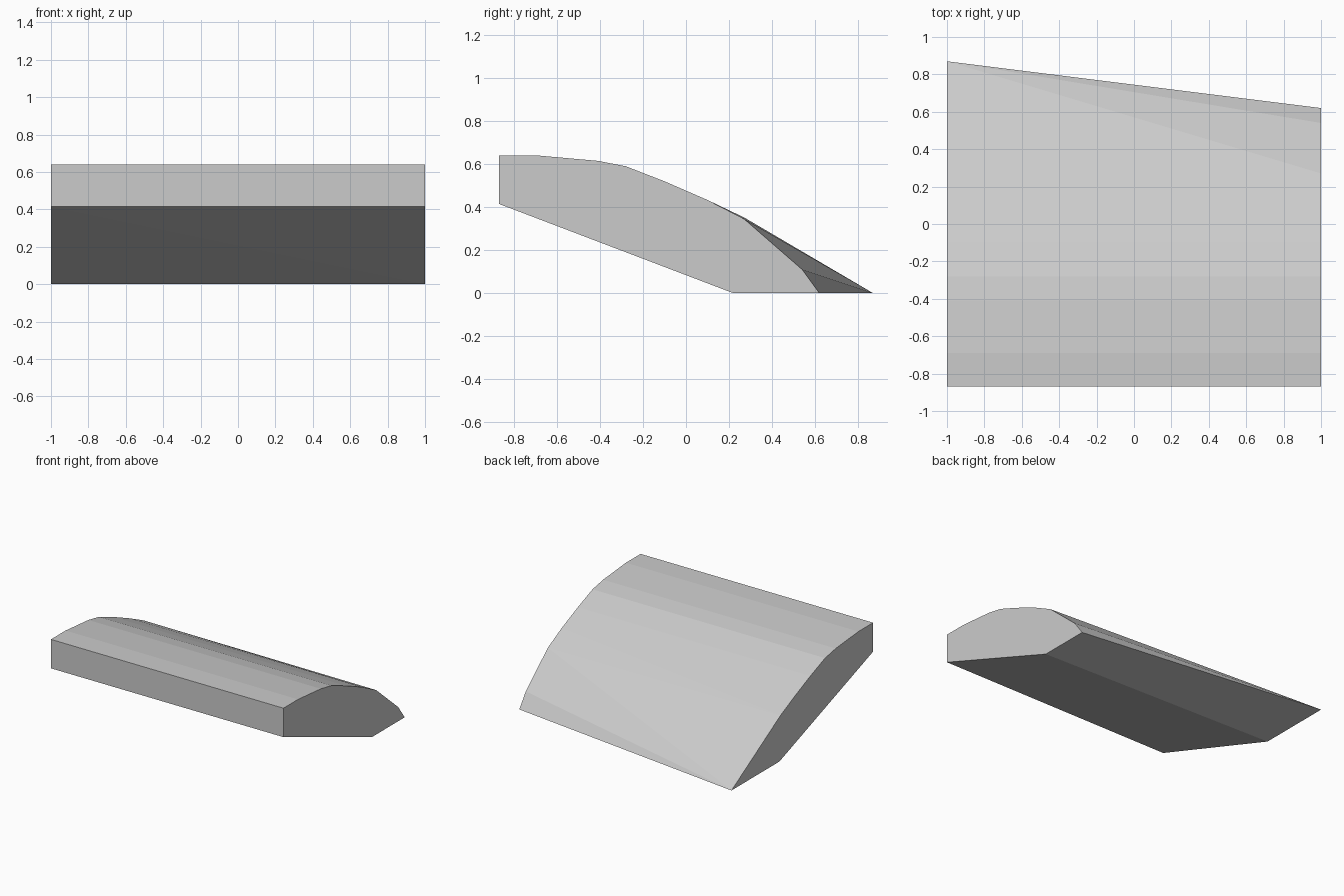
import bpy
import bmesh

if "Cube" in bpy.data.objects:
    bpy.data.objects.remove(bpy.data.objects["Cube"])

# Plain grey surface
grey = bpy.data.materials.new("light_grey")
grey.diffuse_color = (0.6, 0.6, 0.6, 1.0)
grey.use_nodes = True
grey.node_tree.nodes["Principled BSDF"].inputs["Base Color"].default_value = grey.diffuse_color

# Upper curve (y, z) shared by both ends, front to back
crown = [(-0.87, 0.64), (-0.69, 0.64), (-0.41, 0.615), (-0.28, 0.59),
         (-0.10, 0.52), (0.10, 0.433)]

# End profiles: front bottom, crown, back curve, tail tip, underside corner
right = [(-0.87, 0.415)] + crown + [(0.27, 0.345), (0.54, 0.11), (0.62, 0.0), (0.22, 0.0)]
left = [(-0.87, 0.415)] + crown + [(0.27, 0.352), (0.87, 0.0), (0.28, 0.0)]

bm = bmesh.new()
R = [bm.verts.new((1, y, z)) for y, z in right]
L = [bm.verts.new((-1, y, z)) for y, z in left]

# Flat ends
bm.faces.new(R)
bm.faces.new(L[::-1])

# Front wall and crown strips
for i in range(6):
    bm.faces.new((R[i], L[i], L[i + 1], R[i + 1]))

# Twisted strips, split into triangles
tip, corner = L[8], L[9]
for tri in ((R[6], L[6], L[7]), (R[6], L[7], R[7]),
            (R[7], L[7], tip), (R[7], tip, R[8]), (R[8], tip, R[9]),
            (R[0], R[10], L[0]), (L[0], R[10], corner)):
    bm.faces.new(tri)

# Flat underside of the tail
bm.faces.new((R[9], tip, corner, R[10]))

bmesh.ops.recalc_face_normals(bm, faces=bm.faces)
mesh = bpy.data.meshes.new("curved_wedge")
bm.to_mesh(mesh)
bm.free()
mesh.materials.append(grey)
wedge = bpy.data.objects.new("curved_wedge", mesh)
bpy.context.collection.objects.link(wedge)
